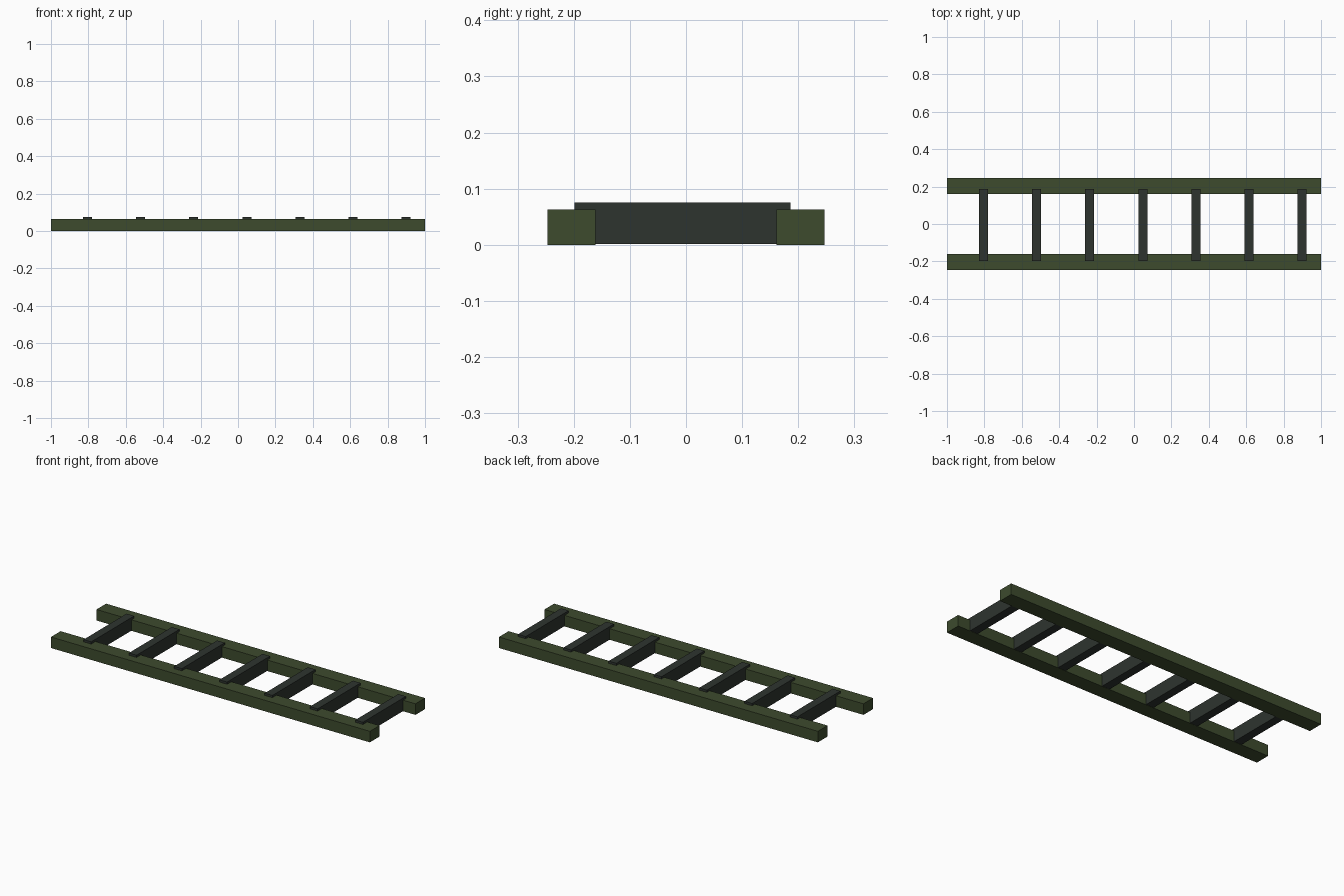
import bpy

if "Cube" in bpy.data.objects:
    bpy.data.objects.remove(bpy.data.objects["Cube"])


def material(name, rgb):
    m = bpy.data.materials.new(name)
    m.diffuse_color = (*rgb, 1.0)
    m.use_nodes = True
    m.node_tree.nodes["Principled BSDF"].inputs["Base Color"].default_value = m.diffuse_color
    return m


def box(name, lo, hi, mat):
    """Axis-aligned box between two corners."""
    centre = [(a + b) / 2 for a, b in zip(lo, hi)]
    bpy.ops.mesh.primitive_cube_add(size=1, location=centre)
    ob = bpy.context.object
    ob.name = name
    ob.scale = [b - a for a, b in zip(lo, hi)]
    bpy.ops.object.transform_apply(location=False, rotation=False, scale=True)
    ob.data.materials.append(mat)
    return ob


green = material("dark_olive_green", (0.047, 0.070, 0.027))
grey = material("dark_grey_green", (0.027, 0.034, 0.028))

# Two long side rails
box("front_rail", (-1, -0.247, 0), (1, -0.161, 0.0625), green)
box("back_rail", (-1, 0.161, 0), (1, 0.247, 0.0625), green)

# Seven deep rungs, let into the rails and standing slightly proud on top
for i in range(7):
    x = -0.805 + i * 0.284
    box(f"rung_{i + 1}", (x - 0.024, -0.199, 0.001), (x + 0.024, 0.186, 0.075), grey)
